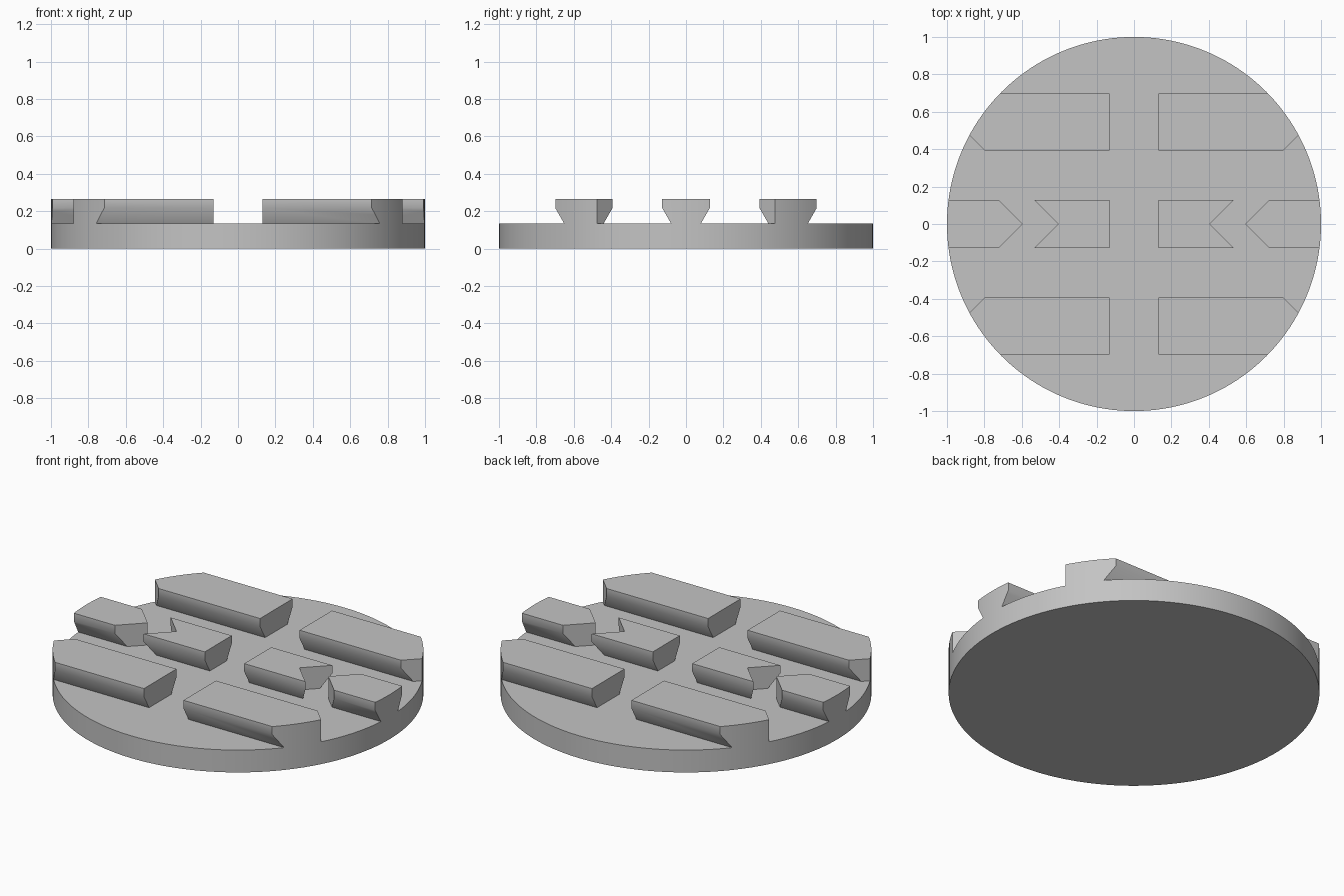
import bpy
import bmesh
from math import radians

if "Cube" in bpy.data.objects:
    bpy.data.objects.remove(bpy.data.objects["Cube"], do_unlink=True)

BASE_TOP = 0.133   # top of the disc
KINK = 0.217       # where the rail sides start to undercut
TOP = 0.265        # top of the rails
GAP = 0.13         # half width of the channel between left and right rails
UNDERCUT = 0.048

grey = bpy.data.materials.new("plain grey")
grey.use_nodes = True
grey.diffuse_color = (0.55, 0.55, 0.55, 1)
grey.node_tree.nodes["Principled BSDF"].inputs["Base Color"].default_value = (0.55, 0.55, 0.55, 1)


def prism(name, outline, offset):
    """Extrude a closed outline of points along an offset vector."""
    bm = bmesh.new()
    face = bm.faces.new([bm.verts.new(p) for p in outline])
    grown = bmesh.ops.extrude_face_region(bm, geom=[face])["geom"]
    moved = [v for v in grown if isinstance(v, bmesh.types.BMVert)]
    bmesh.ops.translate(bm, vec=offset, verts=moved)
    bmesh.ops.recalc_face_normals(bm, faces=bm.faces[:])
    mesh = bpy.data.meshes.new(name)
    bm.to_mesh(mesh)
    bm.free()
    obj = bpy.data.objects.new(name, mesh)
    bpy.context.collection.objects.link(obj)
    return obj


def cylinder(name, low, high):
    bpy.ops.mesh.primitive_cylinder_add(vertices=160, radius=1, depth=high - low,
                                        location=(0, 0, (low + high) / 2))
    obj = bpy.context.object
    obj.name = name
    return obj


def activate(obj):
    bpy.ops.object.select_all(action='DESELECT')
    obj.select_set(True)
    bpy.context.view_layer.objects.active = obj


def cut(obj, cutter, operation):
    activate(obj)
    mod = obj.modifiers.new("cut", 'BOOLEAN')
    mod.object = cutter
    mod.operation = operation
    mod.solver = 'EXACT'
    bpy.ops.object.modifier_apply(modifier=mod.name)


def finish(obj):
    obj.data.materials.clear()
    obj.data.materials.append(grey)
    activate(obj)
    bpy.ops.object.shade_smooth_by_angle(angle=radians(35))


# Round base
finish(cylinder("base_disc", 0, BASE_TOP))

# Helper that trims the rails flush with the disc rim
trim = cylinder("rim_trim", -0.2, 0.6)

for side, sign in (("left", 1), ("right", -1)):
    # Chevron slot through the rails, pointing inwards
    chevron = [(0.405, 0), (1.405, 1), (1.595, 1), (0.595, 0), (1.595, -1), (1.405, -1)]
    slot = prism(side + "_slot_cutter", [(sign * x, y, 0) for x, y in chevron], (0, 0, 0.6))

    # Undercut rails running from the centre channel to the rim
    for row, y, half in (("front", -0.546, 0.153), ("centre", 0, 0.127), ("back", 0.546, 0.153)):
        foot = half - UNDERCUT
        section = [(-foot, BASE_TOP), (foot, BASE_TOP), (half, KINK),
                   (half, TOP), (-half, TOP), (-half, KINK)]
        rail = prism(f"{side}_{row}_rail", [(sign * GAP, y + w, z) for w, z in section],
                     (sign * 1.0, 0, 0))
        cut(rail, trim, 'INTERSECT')
        cut(rail, slot, 'DIFFERENCE')
        finish(rail)
    bpy.data.objects.remove(slot, do_unlink=True)

bpy.data.objects.remove(trim, do_unlink=True)
